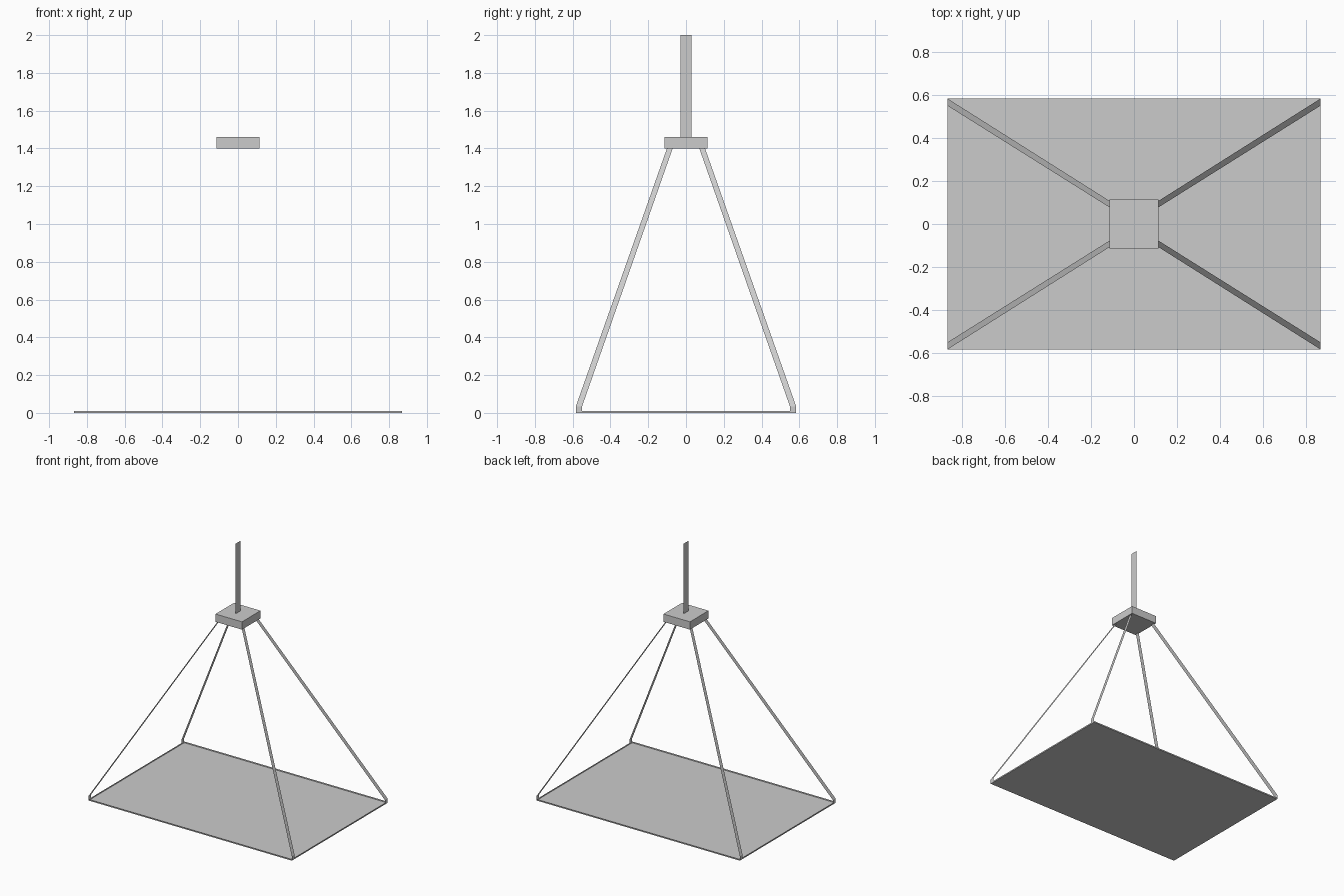
import bpy

if "Cube" in bpy.data.objects:
    bpy.data.objects.remove(bpy.data.objects["Cube"])

HX, HY = 0.867, 0.583      # tray half sizes
LIP = 0.01                 # tray wall height
HUB = 0.113                # hub half size


def add_mesh(name, verts, faces):
    mesh = bpy.data.meshes.new(name)
    mesh.from_pydata(verts, [], faces)
    mesh.update()
    obj = bpy.data.objects.new(name, mesh)
    bpy.context.collection.objects.link(obj)
    return obj


def ribbon(name, rows, flip=False):
    """Flat strip; each row is (x, y0, y1, z)."""
    verts = []
    for x, y0, y1, z in rows:
        verts += [(x, y0, z), (x, y1, z)]
    faces = []
    for i in range(0, 2 * len(rows) - 2, 2):
        f = (i, i + 1, i + 3, i + 2)
        faces.append(f[::-1] if flip else f)
    return add_mesh(name, verts, faces)


# Shallow open tray: floor and four low walls
corners = [(-HX, -HY), (HX, -HY), (HX, HY), (-HX, HY)]
verts = [(x, y, z) for z in (0, LIP) for x, y in corners]
walls = [(i, (i + 1) % 4, (i + 1) % 4 + 4, i + 4) for i in range(4)]
add_mesh("tray", verts, [(3, 2, 1, 0)] + walls)

# Four flat straps, each with a short upright tab at the tray corner
for sx, side in ((-1, "left"), (1, "right")):
    for sy, end in ((-1, "front"), (1, "back")):
        ribbon(f"strap_{end}_{side}",
               [(sx * HX, sy * 0.55, sy * HY, 0.0),
                (sx * HX, sy * 0.55, sy * HY, 0.035),
                (sx * 0.102, sy * 0.07, sy * 0.10, 1.402)],
               flip=sx * sy < 0)

# Square hub block
bpy.ops.mesh.primitive_cube_add(size=1, location=(0, 0, 1.43))
hub = bpy.context.object
hub.name = "hub_block"
hub.scale = (2 * HUB, 2 * HUB, 0.06)
bpy.ops.object.transform_apply(location=False, rotation=False, scale=True)

# Flat hanging strap above the hub
ribbon("hanging_strap", [(0, -0.03, 0.03, 1.46), (0, -0.03, 0.03, 2.0)])
